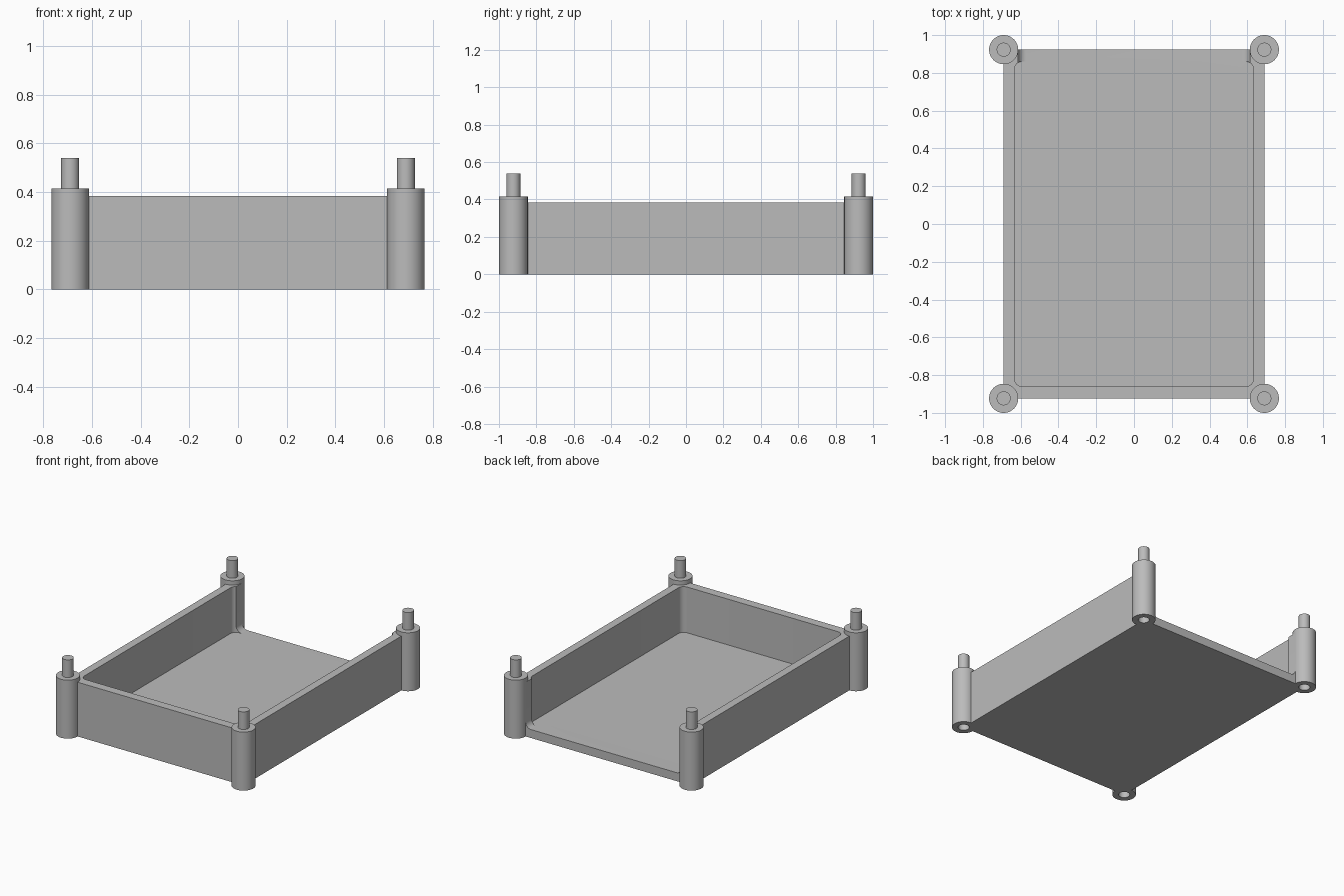
import bpy, bmesh, math
from mathutils import Vector

if "Cube" in bpy.data.objects:
    bpy.data.objects.remove(bpy.data.objects["Cube"])

HALF_X, HALF_Y = 0.69, 0.923      # tray half size, also the post centres
WALL_TOP, FLOOR = 0.385, 0.06
POST_R, POST_TOP = 0.077, 0.415
PIN_R, PIN_TOP = 0.037, 0.54
CORNERS = [(sx, sy) for sx in (-1, 1) for sy in (-1, 1)]

grey = bpy.data.materials.new("plain grey")
grey.use_nodes = True
colour = (0.5, 0.5, 0.5, 1)
grey.diffuse_color = colour
grey.node_tree.nodes["Principled BSDF"].inputs["Base Color"].default_value = colour


def finish(bm, name):
    bmesh.ops.recalc_face_normals(bm, faces=bm.faces)
    mesh = bpy.data.meshes.new(name)
    bm.to_mesh(mesh)
    bm.free()
    obj = bpy.data.objects.new(name, mesh)
    bpy.context.collection.objects.link(obj)
    mesh.materials.append(grey)
    return obj


def activate(obj):
    bpy.ops.object.select_all(action='DESELECT')
    obj.select_set(True)
    bpy.context.view_layer.objects.active = obj


def box(name, low, high, radius=0, rounded=None):
    """Box between two corners; edges accepted by `rounded` get a radius."""
    bm = bmesh.new()
    bmesh.ops.create_cube(bm, size=1)
    low, high = Vector(low), Vector(high)
    for v in bm.verts:
        v.co = Vector([l + (c + 0.5) * (h - l) for l, c, h in zip(low, v.co, high)])
    if rounded:
        edges = [e for e in bm.edges if rounded(*e.verts)]
        bmesh.ops.bevel(bm, geom=edges, offset=radius, segments=8,
                        profile=0.5, affect='EDGES')
    return finish(bm, name)


def lathe(name, profile, x, y, steps=48):
    """Solid of revolution from (radius, height) points, axis at x, y."""
    bm = bmesh.new()
    verts = [bm.verts.new((r, 0, z)) for r, z in profile]
    edges = [bm.edges.new(pair) for pair in zip(verts, verts[1:])]
    bmesh.ops.spin(bm, geom=verts + edges, cent=(0, 0, 0), axis=(0, 0, 1),
                   angle=math.tau, steps=steps, use_merge=True)
    bmesh.ops.remove_doubles(bm, verts=bm.verts, dist=1e-5)
    obj = finish(bm, name)
    obj.location = (x, y, 0)
    return obj


def cut(target, cutter):
    cutter.hide_render = True
    bpy.context.view_layer.update()
    mod = target.modifiers.new("cut", 'BOOLEAN')
    mod.operation, mod.solver, mod.object = 'DIFFERENCE', 'EXACT', cutter
    activate(target)
    bpy.ops.object.modifier_apply(modifier=mod.name)
    bpy.data.objects.remove(cutter)


# Tray block, hollowed with rounded upright corners
tray = box("tray", (-HALF_X, -HALF_Y, 0), (HALF_X, HALF_Y, WALL_TOP))
cut(tray, box("cavity_cutter", (-0.633, -0.86, FLOOR), (0.633, 0.86, 0.6), 0.04,
              lambda a, b: abs(a.co.z - b.co.z) > 0.1))

# Opening through the back wall, filleted where it meets the floor
cut(tray, box("opening_cutter", (-0.613, 0.8, FLOOR), (0.613, 1.1, 0.6), 0.042,
              lambda a, b: abs(a.co.y - b.co.y) > 0.1 and a.co.z < 0.1))

# Room for the posts at the tray corners
for sx, sy in CORNERS:
    plug = [(0, -0.1), (POST_R - 0.001, -0.1), (POST_R - 0.001, 0.6), (0, 0.6)]
    cut(tray, lathe("post_cutter", plug, sx * HALF_X, sy * HALF_Y))

# Corner posts: socket underneath, stacking pin on top
post_profile = [(0, 0.14), (PIN_R, 0.14), (PIN_R, 0), (POST_R, 0), (POST_R, POST_TOP),
                (PIN_R, POST_TOP), (PIN_R, PIN_TOP), (0, PIN_TOP)]
parts = [tray]
for sx, sy in CORNERS:
    name = ("back" if sy > 0 else "front") + ("_left" if sx > 0 else "_right") + "_post"
    parts.append(lathe(name, post_profile, sx * HALF_X, sy * HALF_Y))

for part in parts:
    activate(part)
    bpy.ops.object.shade_smooth_by_angle(angle=math.radians(30))
